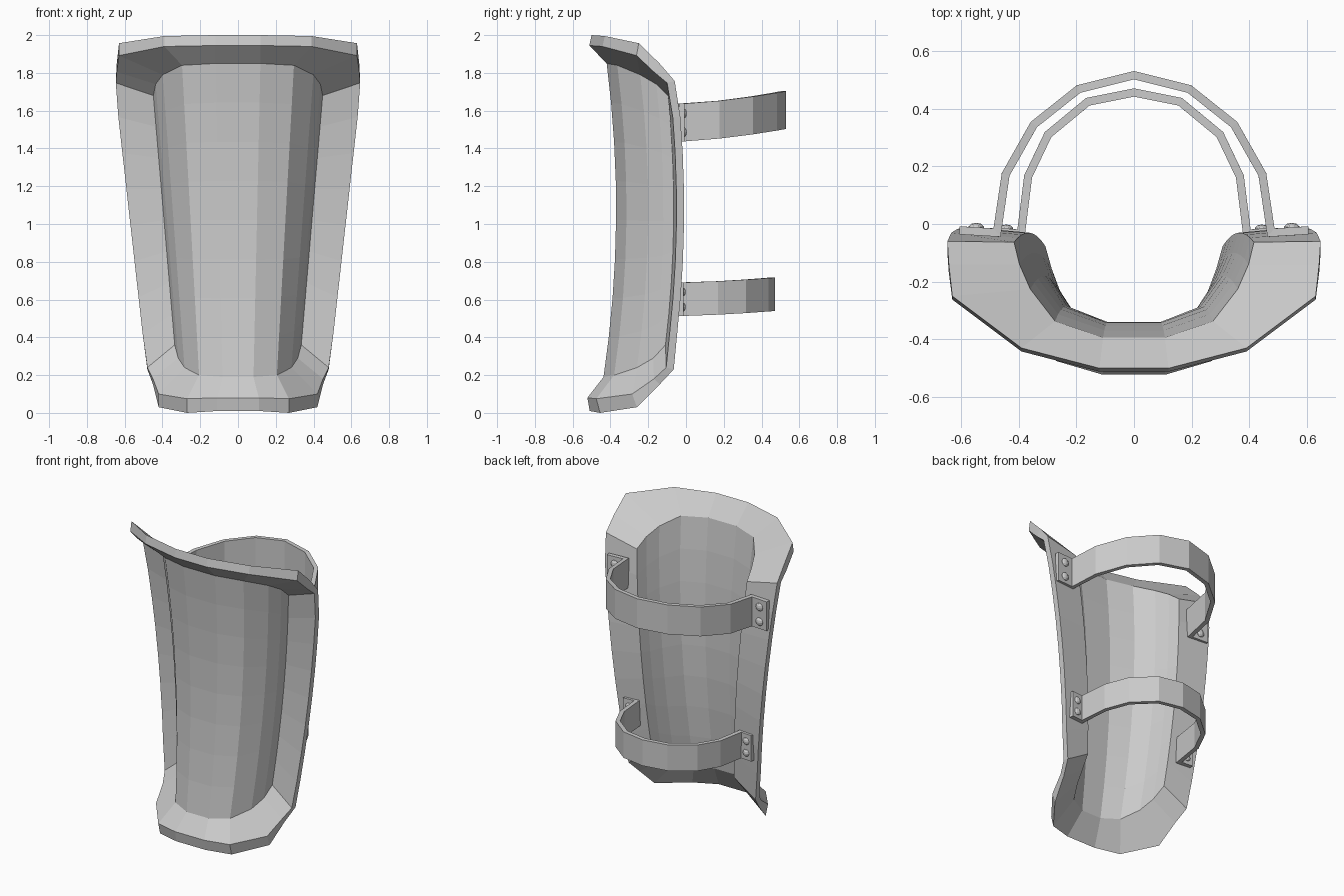
import bpy, bmesh
from mathutils import Vector

if "Cube" in bpy.data.objects:
    bpy.data.objects.remove(bpy.data.objects["Cube"])

ROWS = 8


def finish(bm, name):
    bmesh.ops.recalc_face_normals(bm, faces=bm.faces)
    me = bpy.data.meshes.new(name)
    bm.to_mesh(me)
    bm.free()
    ob = bpy.data.objects.new(name, me)
    bpy.context.collection.objects.link(ob)
    return ob


def bow(z):
    return -0.05 * ((z - 1.08) / 0.77) ** 2


# Half cross-sections (x, y) at z = 1, centre to side: front face and calf-side face
FRONT = [(.10, -.37), (.25, -.315), (.34, -.20), (.375, -.12), (.39, -.065)]
BACK = [(.09, -.34), (.23, -.285), (.305, -.18), (.34, -.10), (.36, -.03)]
# Height of the panel's rounded border per column
TOP_Z = [1.85, 1.84, 1.79, 1.74, 1.68]
BOT_Z = [.19, .20, .24, .29, .36]
# Flared rim, calf-side edge
TOP_RIM = [(.12, -.50, 2.0), (.39, -.43, 1.995), (.63, -.25, 1.957),
           (.642, -.14, 1.85), (.647, -.06, 1.757)]
BOT_RIM = [(.11, -.51, .01), (.27, -.455, 0), (.42, -.26, .03),
           (.45, -.14, .15), (.48, -.065, .23)]
# Rim thickness (dy, dz) per column
TOP_T = [(-.012, -.055), (-.012, -.055), (-.012, -.065), (-.03, -.045), (-.04, -.01)]
BOT_T = [(-.012, .07), (-.02, .075), (-.025, .07), (-.03, .03), (-.04, .01)]

COLS = [(-1, k) for k in range(4, -1, -1)] + [(1, k) for k in range(5)]


def panel_point(front, c, r):
    s, k = COLS[c]
    ext = 0 if front else .025
    t = r / ROWS
    z = (BOT_Z[k] - ext) * (1 - t) + (TOP_Z[k] + ext) * t
    x, y = (FRONT if front else BACK)[k]
    return (s * x * (1 + .22 * (z - 1)), y + bow(z), z)


def rim_point(front, c, r):
    s, k = COLS[c]
    if r in (0, ROWS):
        x, y, z = (TOP_RIM if r else BOT_RIM)[k]
        dy, dz = (TOP_T if r else BOT_T)[k]
    else:
        z = .23 + (1.757 - .23) * r / ROWS
        x, y = .57 + .112 * (z - 1), -.01 + bow(z)
        dy, dz = -.04, 0
    return (s * x, y + dy * front, z + dz * front)


# Shin plate: two curved panels, flared flange around each, joined at the rim
bm = bmesh.new()
n = len(COLS)
loop = ([(c, 0) for c in range(n)] + [(n - 1, r) for r in range(1, ROWS + 1)]
        + [(c, ROWS) for c in range(n - 2, -1, -1)] + [(0, r) for r in range(ROWS - 1, 0, -1)])
rims = []
for front in (0, 1):
    g = {(c, r): bm.verts.new(panel_point(front, c, r)) for c in range(n) for r in range(ROWS + 1)}
    for c in range(n - 1):
        for r in range(ROWS):
            bm.faces.new((g[c, r], g[c + 1, r], g[c + 1, r + 1], g[c, r + 1]))
    rim = [bm.verts.new(rim_point(front, *p)) for p in loop]
    for i, p in enumerate(loop):
        j = (i + 1) % len(loop)
        bm.faces.new((g[p], g[loop[j]], rim[j], rim[i]))
    rims.append(rim)
a, b = rims
for i in range(len(a)):
    j = (i + 1) % len(a)
    bm.faces.new((a[i], a[j], b[j], b[i]))
finish(bm, "shin_plate")


# Straps: bent flat bands with outward tabs
def strap(name, half, z0, height, rise):
    path = [(-x, y) for x, y in half] + [(x, y) for x, y in half[-2::-1]]
    bm = bmesh.new()
    pairs = []
    for x, y in path:
        z = z0 + rise * max(y, 0) * (.6 + y)
        pairs.append([bm.verts.new((x, y, z + h)) for h in (0, height)])
    for p, q in zip(pairs, pairs[1:]):
        bm.faces.new((p[0], q[0], q[1], p[1]))
    ob = finish(bm, name)
    m = ob.modifiers.new("thickness", 'SOLIDIFY')
    m.thickness = .028
    m.offset = 0
    m.use_even_offset = True


strap("upper_strap", [(.605, -.022), (.475, -.03), (.445, .172), (.347, .345), (.192, .468), (0, .516)],
      1.437, .2, .115)
strap("lower_strap", [(.485, -.026), (.392, -.034), (.367, .165), (.298, .31), (.16, .424), (0, .456)],
      .513, .177, .055)


# Rivets: two domed heads on each tab
def rivet(name, x, y, z, radius):
    bpy.ops.mesh.primitive_uv_sphere_add(segments=10, ring_count=6, radius=radius, location=(x, y, z))
    ob = bpy.context.object
    ob.name = name
    ob.scale.y = .65


for s in (-1, 1):
    for z in (1.485, 1.585):
        rivet("upper_rivet", s * .547, -.014, z, .028)
    for z in (.56, .64):
        rivet("lower_rivet", s * .443, -.018, z, .025)
